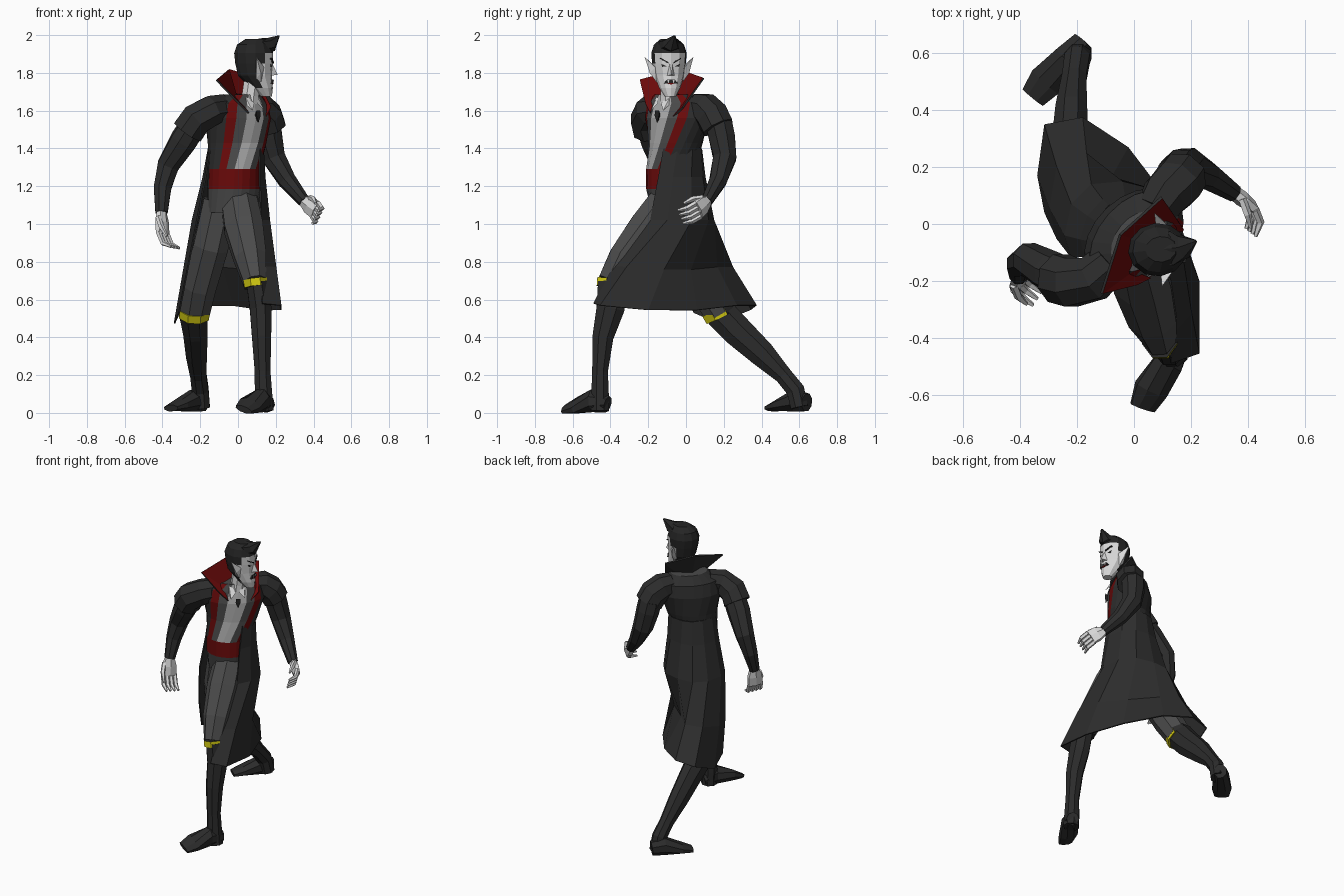
import bpy, bmesh, math
from mathutils import Vector as V

if "Cube" in bpy.data.objects:
    bpy.data.objects.remove(bpy.data.objects["Cube"])

def mat(name, r, g, b):
    m = bpy.data.materials.new(name)
    m.diffuse_color = (r, g, b, 1)
    m.use_nodes = True
    m.node_tree.nodes["Principled BSDF"].inputs["Base Color"].default_value = m.diffuse_color
    return m

COAT = mat("coat black", .026, .026, .026)
BOOT = mat("boot black", .024, .024, .024)
HAIR = mat("hair black", .018, .018, .018)
GREY = mat("trouser grey", .07, .07, .07)
SHIRT = mat("shirt grey", .42, .42, .42)
SKIN = mat("pale skin", .70, .70, .70)
RED = mat("lining red", .145, .003, .003)
YELLOW = mat("cuff yellow", .65, .59, .006)

def finish(name, bm, mats, rule=None, normals=True):
    if normals:
        bmesh.ops.recalc_face_normals(bm, faces=bm.faces)
    if rule:
        for f in bm.faces:
            f.material_index = rule(f.calc_center_median())
    me = bpy.data.meshes.new(name)
    bm.to_mesh(me)
    bm.free()
    for m in mats:
        me.materials.append(m)
    ob = bpy.data.objects.new(name, me)
    bpy.context.collection.objects.link(ob)
    return ob

def bridge(bm, rings, closed=True, caps=True):
    """Skin a list of point rows with quads."""
    rows = [[bm.verts.new(p) for p in r] for r in rings]
    n = len(rows[0])
    for a, b in zip(rows, rows[1:]):
        for i in range(n if closed else n - 1):
            j = (i + 1) % n
            bm.faces.new((a[i], a[j], b[j], b[i]))
    if closed and caps:
        bm.faces.new(rows[0][::-1])
        bm.faces.new(rows[-1])

def add_tube(bm, pts, n=8, ref=(1, 0, 0)):
    """Tapered tube; each point is x, y, z, radius (, second radius)."""
    c = [V(p[:3]) for p in pts]
    rings = []
    for i, p in enumerate(pts):
        t = (c[min(i + 1, len(c) - 1)] - c[max(i - 1, 0)]).normalized()
        s = (V(ref) - t * V(ref).dot(t)).normalized()
        u = t.cross(s)
        angs = [2 * math.pi * (k + .5) / n for k in range(n)]
        rings.append([c[i] + s * p[3] * math.cos(a) + u * p[-1] * math.sin(a) for a in angs])
    bridge(bm, rings)

def tube(name, pts, m, n=8, ref=(1, 0, 0), other=None, rule=None):
    bm = bmesh.new()
    add_tube(bm, pts, n, ref)
    return finish(name, bm, [m, other] if other else [m], rule)

def sections(name, secs, n, mats, rule):
    """Horizontal ellipses: x, y, z, half width, half depth, facing angle."""
    bm, rings = bmesh.new(), []
    for x, y, z, w, d, deg in secs:
        f = V((math.cos(math.radians(deg)), math.sin(math.radians(deg)), 0))
        u = V((-f.y, f.x, 0))
        rings.append([V((x, y, z)) + f * d * math.cos(2 * math.pi * k / n)
                      + u * w * math.sin(2 * math.pi * k / n) for k in range(n)])
    bridge(bm, rings)
    bm.faces.ensure_lookup_table()
    for i, f in enumerate(bm.faces):
        k = i % n
        f.material_index = rule(min(k, n - 1 - k), i // n, f.calc_center_median())
    return finish(name, bm, mats)

# Torso: twisted column with shirt, vest, lapels and sash as front strips
def torso_rule(k, row, c):
    if row == 0:
        return 1 if k < 6 else 0
    if row == 1:
        return 3 if k < 5 else 0
    return 2 if k < 1 else 1 if k < 2 else 3 if k < 3 else 0

sections("torso", [(-.03, -.06, 1.06, .13, .12, -78), (-.02, -.075, 1.185, .142, .135, -72),
                   (-.02, -.08, 1.29, .14, .13, -70), (-.005, -.055, 1.43, .165, .135, -58),
                   (.0, -.045, 1.56, .2, .14, -47), (.0, -.045, 1.64, .19, .12, -42),
                   (.02, -.06, 1.685, .12, .085, -40)], 20, [COAT, GREY, SHIRT, RED], torso_rule)

# Coat skirt: open sheet from the ribs down, following both legs, with a fold at the back
chest = [(.12, -.12), (.137, -.045), (.112, .035), (.05, .08), (-.03, .085), (-.09, .065),
         (-.135, .01), (-.16, -.06), (-.155, -.11)]
hip = [(.125, -.19), (.17, -.1), (.155, .03), (.08, .12), (-.04, .15), (-.15, .14),
       (-.22, .07), (-.245, -.04), (-.22, -.12)]
hem = [(.13, -.49, .58), (.23, -.455, .57), (.23, -.2, .545), (.14, .06, .545), (-.02, .27, .57),
       (-.18, .375, .57), (-.315, .35, .55), (-.34, .17, .475), (-.315, .04, .53)]
top = [V((x, y, 1.4)) for x, y in chest]
mid = [V((x, y, 1.02)) for x, y in hip]
waist = [a.lerp(b, .4) * .97 + V((0, -.004, .037)) for a, b in zip(top, mid)]
low = [V(p) for p in hem]
thigh = [a.lerp(b, .55) + V((0, -.02, 0)) for a, b in zip(mid, low)]
thigh[0].y -= .02
thigh[3] += V((-.04, -.04, 0))
thigh[4] += V((-.05, -.03, 0))
bm = bmesh.new()
bridge(bm, [top, waist, mid, thigh, low], closed=False)
skirt = finish("coat_skirt", bm, [COAT])
skirt.modifiers.new("thickness", "SOLIDIFY").thickness = .008

# Stand-up collar: red inside, black outside
bm = bmesh.new()
bridge(bm, [[(.06, -.19, 1.59), (.0, -.165, 1.66), (-.01, -.05, 1.69), (.08, -.01, 1.68), (.15, -.07, 1.57)],
            [(.01, -.215, 1.64), (-.11, -.245, 1.765), (-.045, -.04, 1.82), (.1, .09, 1.775), (.175, -.02, 1.62)]],
       closed=False)
collar = finish("collar", bm, [RED, COAT], normals=False)
sol = collar.modifiers.new("thickness", "SOLIDIFY")
sol.thickness, sol.offset, sol.material_offset, sol.material_offset_rim = .01, -1, 1, 1
if sum(f.normal.dot(f.center - V((.06, -.09, 1.7))) for f in collar.data.polygons) > 0:
    collar.data.flip_normals()

# Sleeves with flared shoulder caps
tube("right_sleeve", [(-.245, -.19, 1.51, .074), (-.29, -.17, 1.44, .075), (-.37, -.125, 1.31, .062),
                      (-.4, -.14, 1.19, .05), (-.405, -.18, 1.06, .035)], COAT)
tube("left_sleeve", [(.155, .175, 1.53, .076), (.165, .19, 1.46, .075), (.19, .205, 1.35, .066),
                     (.26, .17, 1.23, .05), (.35, .11, 1.12, .033)], COAT)
tube("right_shoulder_cap", [(-.08, -.13, 1.615, .075), (-.14, -.19, 1.6, .085), (-.22, -.205, 1.555, .092),
                            (-.265, -.19, 1.49, .092)], COAT, 8, (0, 1, 0))
tube("left_shoulder_cap", [(.08, .05, 1.62, .075), (.11, .1, 1.61, .088), (.15, .14, 1.57, .092),
                           (.17, .17, 1.51, .09)], COAT, 8, (1, -1, 0))

# Hands: flat palm, four curled fingers and a thumb
def hand(name, wrist, d, palm, thumb_side, k_len):
    w, d, palm = V(wrist), V(d).normalized(), V(palm).normalized()
    across = d.cross(palm).normalized()
    palm = across.cross(d)
    d = d * k_len
    bm = bmesh.new()
    add_tube(bm, [(*w, .03, .026), (*(w + d * .05), .052, .028), (*(w + d * .1), .055, .022)], 6, across)
    def digit(base, a, b, r):
        add_tube(bm, [(*base, r), (*(base + a), r), (*(base + a + b), r * .5)], 5, across)
    for k in (-1.5, -.5, .5, 1.5):
        digit(w + d * .095 + across * .027 * k, d * .05 + palm * .025, d * .02 + palm * .05, .0145)
    side = across * thumb_side
    digit(w + d * .03 + side * .035, d * .045 + side * .02 + palm * .03, d * .045 + palm * .03, .015)
    finish(name, bm, [SKIN])

hand("right_hand", (-.405, -.18, 1.07), (.05, -.15, -.97), (.75, -.5, 0), 1, 1.25)
hand("left_hand", (.345, .115, 1.125), (.65, -.5, -.5), (-.2, -.75, -.2), -1, 1)

# Legs: trousers, yellow cuff at the front, boot and foot
def leg(side, trouser, cuff, front, shin, foot, across):
    tube(side + "_trouser", trouser, GREY)
    tube(side + "_cuff", cuff, YELLOW, other=BOOT, rule=lambda c: 0 if c.y < front else 1)
    tube(side + "_boot", shin, BOOT)
    tube(side + "_foot", foot, BOOT, 8, across)

leg("left", [(.0, -.08, 1.15, .1), (.03, -.2, .98, .11), (.065, -.325, .82, .092), (.09, -.385, .69, .066, .088)],
    [(.09, -.385, .705, .068, .092), (.095, -.39, .665, .066, .09)], -.4,
    [(.1, -.39, .69, .06, .082), (.12, -.4, .55, .062, .08), (.125, -.44, .4, .055, .06),
     (.13, -.455, .22, .045), (.135, -.455, .1, .05), (.14, -.455, .01, .052)],
    [(.16, -.415, .045, .04, .045), (.12, -.49, .065, .056, .065), (.06, -.58, .038, .066, .038),
     (.03, -.645, .018, .05, .018)], (.86, .5, 0))
leg("right", [(-.09, -.03, 1.12, .1), (-.145, 0, .88, .1), (-.205, .095, .67, .095), (-.23, .175, .53, .085)],
    [(-.23, .165, .55, .087, .095), (-.233, .185, .51, .085, .092)], .19,
    [(-.235, .18, .53, .08, .09), (-.225, .27, .435, .07, .088), (-.22, .4, .315, .06, .075),
     (-.21, .515, .2, .046, .05), (-.2, .58, .12, .048, .052), (-.195, .6, .03, .05)],
    [(-.18, .64, .055, .042, .05), (-.235, .58, .065, .055, .062), (-.31, .5, .04, .066, .034),
     (-.355, .445, .025, .05, .018)], (.7, -.7, 0))

# Head: stacked sections, hair coloured by height and direction
A = 6
F = V((math.cos(math.radians(A)), math.sin(math.radians(A)), 0))
U = V((-F.y, F.x, 0))
def P(f, u, z):
    return V((.085, -.09, z)) + F * f + U * u

def head_rule(k, row, c):
    f = (c - V((.085, -.09, 0))).dot(F)
    return 1 if c.z > 1.925 or f < .015 and c.z > 1.75 or f < .06 and c.z > 1.875 else 0

sections("head", [(*P(f, 0, z), w, d, A) for f, z, w, d in
                  [(.065, 1.675, .03, .03), (.04, 1.72, .056, .06), (.005, 1.785, .08, .09),
                   (0, 1.85, .09, .1), (-.002, 1.905, .094, .104), (-.002, 1.95, .08, .088),
                   (.01, 1.98, .045, .055)]], 12, [SKIN, HAIR], head_rule)
tube("neck", [(.06, -.09, 1.64, .052), (.065, -.09, 1.68, .048), (.075, -.09, 1.75, .048)], SKIN)
tube("hair_quiff", [(*P(-.01, 0, 1.945), .06, .03), (*P(.05, 0, 1.945), .068, .04),
                    (*P(.09, 0, 1.95), .045, .04), (*P(.135, .015, 1.996), .006, .004)], HAIR, 6, U)

def solid(name, pts, m):
    """Convex piece around a few points."""
    bm = bmesh.new()
    bmesh.ops.convex_hull(bm, input=[bm.verts.new(p) for p in pts])
    finish(name, bm, [m])

solid("nose", [P(.09, .008, 1.865), P(.09, -.008, 1.865), P(.085, .022, 1.785), P(.085, -.022, 1.785),
               P(.125, 0, 1.79)], SKIN)
solid("mouth", [P(f, u, z) for f in (.075, .098) for u, z in
                ((-.036, 1.745), (.036, 1.745), (-.02, 1.765), (.02, 1.765))], HAIR)
solid("lower_lip", [P(f, u, z) for f in (.075, .101) for u, z in ((-.028, 1.747), (.028, 1.747), (0, 1.738))], RED)
for s, side in ((1, "left"), (-1, "right")):
    solid(side + "_ear", [P(.03, s * .07, 1.75), P(.045, s * .078, 1.83), P(0, s * .08, 1.84),
                          P(.005, s * .075, 1.77), P(.0, s * .13, 1.885), P(.025, s * .105, 1.8)], SKIN)
    solid(side + "_eye", [P(f - u * .3, s * u, z) for f in (.09, .1) for u, z in
                          ((.022, 1.835), (.05, 1.848), (.045, 1.832))], HAIR)
    solid(side + "_brow", [P(f - u * .3, s * u, z) for f in (.095, .108) for u, z in
                           ((.014, 1.858), (.055, 1.88), (.055, 1.874), (.014, 1.85))], HAIR)
    solid(side + "_fang", [P(.103, s * (u + .014), z) for u, z in ((-.006, 1.764), (.006, 1.764), (0, 1.742))]
          + [P(.09, s * .014, 1.757)], SKIN)

# Shirt collar wings and small dark tie at the throat
C = V((.72, -.69, 0))
S = V((.69, .72, 0))
def Q(f, u, z):
    return V((0, -.05, z)) + C * f + S * u
for s, side in ((1, "left"), (-1, "right")):
    solid(side + "_collar_wing", [Q(.09, s * .05, 1.69), Q(.13, s * .01, 1.64), Q(.15, s * .045, 1.6),
                                  Q(.1, s * .055, 1.64)], SKIN)
solid("tie", [Q(.15, .014, 1.6), Q(.15, -.014, 1.6), Q(.152, .016, 1.575), Q(.152, -.016, 1.575),
              Q(.15, 0, 1.535), Q(.12, 0, 1.57)], HAIR)
